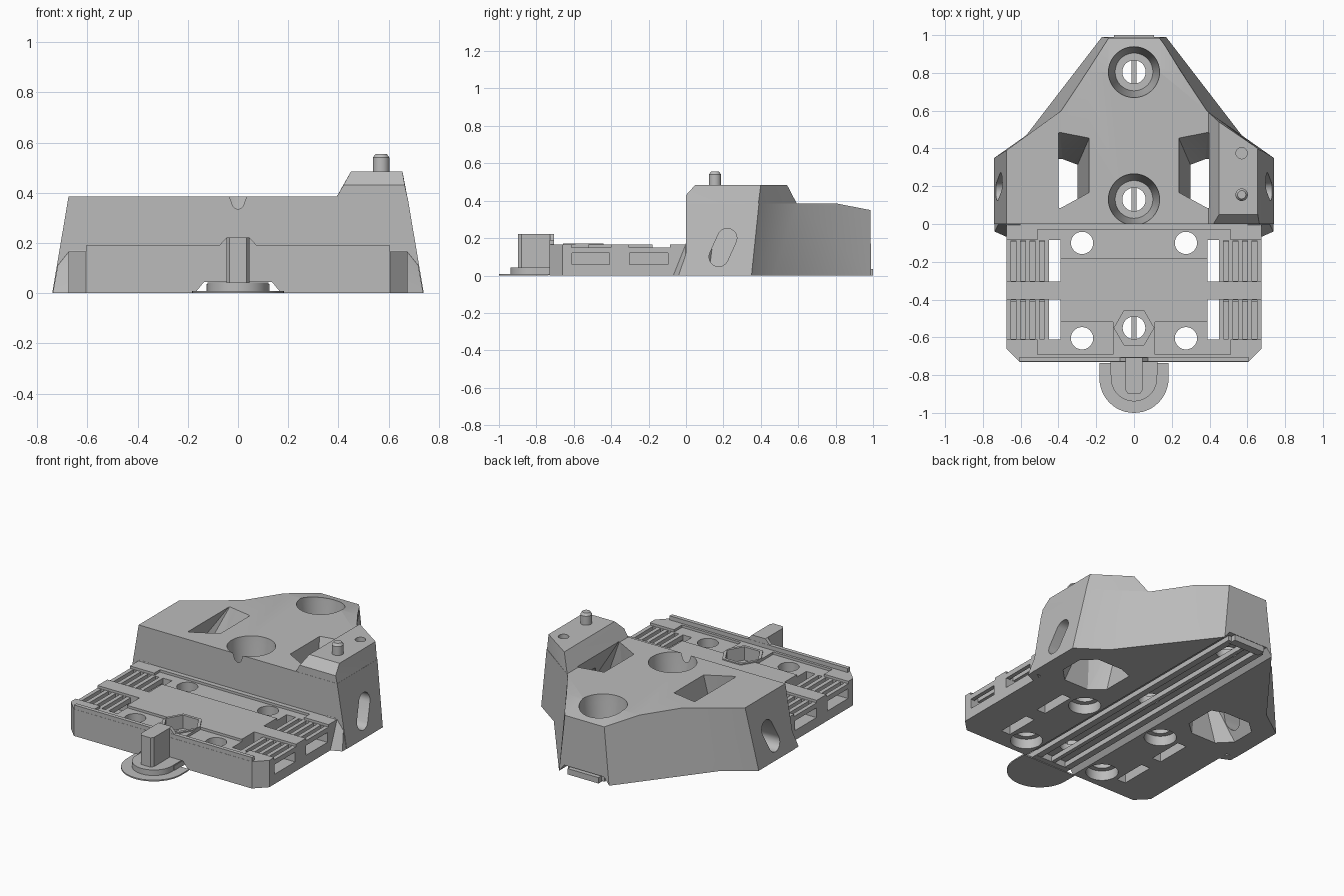
import bpy, bmesh, math
from mathutils import Vector

cube = bpy.data.objects.get("Cube")
if cube:
    bpy.data.objects.remove(cube, do_unlink=True)

grey = bpy.data.materials.new("plain grey")
grey.use_nodes = True
grey.diffuse_color = (0.5, 0.5, 0.5, 1)
grey.node_tree.nodes["Principled BSDF"].inputs["Base Color"].default_value = (0.5, 0.5, 0.5, 1)


def finish(name, bm):
    bmesh.ops.recalc_face_normals(bm, faces=bm.faces)
    mesh = bpy.data.meshes.new(name)
    bm.to_mesh(mesh)
    bm.free()
    mesh.materials.append(grey)
    ob = bpy.data.objects.new(name, mesh)
    bpy.context.scene.collection.objects.link(ob)
    return ob


def hull(name, points):
    bm = bmesh.new()
    for p in points:
        bm.verts.new(p)
    bmesh.ops.convex_hull(bm, input=bm.verts)
    bmesh.ops.dissolve_limit(bm, angle_limit=0.01, verts=bm.verts, edges=bm.edges)
    return finish(name, bm)


def box(name, x, y, z):
    return hull(name, [(a, b, c) for a in x for b in y for c in z])


def loft(name, rings):
    """Skin matching rings of points and cap both ends."""
    bm = bmesh.new()
    loops = [[bm.verts.new(p) for p in ring] for ring in rings]
    n = len(loops[0])
    for a, b in zip(loops, loops[1:]):
        for i in range(n):
            j = (i + 1) % n
            bm.faces.new((a[i], a[j], b[j], b[i]))
    bm.faces.new(loops[0][::-1])
    bm.faces.new(loops[-1])
    return finish(name, bm)


def lathe(name, x, y, profile, n=40, turn=0):
    """Round part from (radius, height) pairs."""
    angles = [turn + 2 * math.pi * i / n for i in range(n)]
    return loft(name, [[(x + r * math.cos(a), y + r * math.sin(a), z) for a in angles]
                       for r, z in profile])


def boolean(target, others, operation):
    for other in others:
        mod = target.modifiers.new("bool", "BOOLEAN")
        mod.operation, mod.solver, mod.object = operation, "EXACT", other
        bpy.context.view_layer.objects.active = target
        bpy.ops.object.modifier_apply(modifier=mod.name)
        bpy.data.objects.remove(other, do_unlink=True)


def mirrored(half, z):
    return [(x, y, z) for x, y in half] + [(-x, y, z) for x, y in reversed(half)]


# Rear housing with tapered walls
body = loft("main_body", [
    mirrored([(.74, -.001), (.74, .35), (.57, .47), (.17, .99)], 0),
    mirrored([(.675, -.001), (.675, .39), (.385, .6), (.13, .985)], .385)])

# Raised corner tower, front gussets and tray
parts = [hull("tower", [
    (.385, .0, .37), (.677, .0, .37), (.677, .385, .37), (.385, .6, .37),
    (.42, .0, .43), (.664, .0, .43),
    (.45, .05, .485), (.655, .05, .485), (.655, .4, .485), (.45, .54, .485)])]
for s in (-1, 1):
    parts.append(hull("gusset", [
        (s * .6, .02, .17), (s * .675, .02, .17), (s * .71, .02, .11), (s * .738, .02, 0),
        (s * .6, -.002, .17), (s * .67, -.002, .17), (s * .718, -.002, .11),
        (s * .738, -.04, 0), (s * .67, -.07, 0), (s * .6, -.07, 0)]))
parts.append(loft("tray", [mirrored([(.605, -.73), (.675, -.66), (.675, .03)], z)
                           for z in (0, .165)]))
parts.append(box("front_lip", (-.605, .605), (-.729, -.705), (.1, .19)))
parts.append(hull("lip_peak", [(x, y, z) for y in (-.728, -.706)
                               for x, z in ((-.075, .15), (.075, .15), (-.075, .19),
                                            (.075, .19), (-.045, .222), (.045, .222))]))
parts.append(lathe("hex_rim", 0, -.55, [(.125, .1), (.125, .172)], 6))
boolean(body, parts, "UNION")

# Sloping rear top edge and dovetail channel underneath
cuts = [hull("rear_slope", [(x, y, z) for x in (-.6, .6)
                            for y, z in ((.8, .386), (1.1, .328), (1.1, .6), (.8, .6))]),
        hull("channel", [(x, y, z) for y in (-1.2, 1.2)
                         for x, z in ((-.18, -.01), (.18, -.01), (-.135, .045), (.135, .045))])]
# Shallow steps across the tray deck
for lo, hi in ((-.69, -.52), (-.18, -.03)):
    for s in (-1, 1):
        inner = .11 if lo < -.5 else 0
        cuts.append(box("deck_step", (s * inner, s * .51), (lo, hi), (.15, .18)))
# Deep bores, hex pocket and tower socket
for y in (.13, .805):
    cuts.append(lathe("bore", 0, y, [(.137, .4), (.132, .34), (.1, .1)]))
    cuts.append(lathe("bore_hole", 0, y, [(.062, .2), (.062, -.1)]))
cuts.append(lathe("hex_pocket", 0, -.55, [(.105, .3), (.105, .09)], 6))
cuts.append(lathe("hex_hole", 0, -.55, [(.06, .2), (.06, -.1)]))
cuts.append(lathe("tower_socket", .57, .375, [(.03, .6), (.03, .4)], 24))

for s in (-1, 1):
    # Tray screw holes with counterbores below
    for y in (-.1, -.605):
        cuts.append(lathe("screw_hole", s * .275, y, [(.059, .3), (.059, -.1)]))
        cuts.append(lathe("counterbore", s * .275, y, [(.09, .06), (.09, -.1)]))
    # Slanted cavity through the housing
    cuts.append(hull("cavity", [
        (s * .235, .46, .4), (s * .39, .49, .4), (s * .39, .085, .4), (s * .235, .17, .4),
        (s * .3, .31, -.01), (s * .3, .12, -.01), (s * .38, .05, -.01), (s * .55, .05, -.01),
        (s * .63, .13, -.01), (s * .63, .27, -.01), (s * .55, .34, -.01), (s * .38, .34, -.01)]))
    # Tilted oval opening in the side wall
    oval = [(s * x, cy + .052 * math.cos(a), cz + .052 * math.sin(a))
            for x in (.46, .8) for cy, cz in ((.175, .1), (.22, .2))
            for a in [math.pi * k / 12 for k in range(24)]]
    cuts.append(hull("oval", oval))
    # Strap slots: opening, side window and grille
    for lo, hi in ((-.612, -.4), (-.305, -.085)):
        cuts.append(box("slot", (s * .39, s * .45), (lo, hi), (-.1, .3)))
        cuts.append(box("window", (s * .42, s * .8), (lo + .002, hi - .01), (.06, .12)))
        cuts.append(box("grille_dip", (s * .44, s * .8), (lo, hi), (.15, .3)))
        for k in range(4):
            x = .475 + .05 * k
            cuts.append(box("grille_gap", (s * x, s * (x + .025)), (lo + .003, hi - .003),
                            (.1, .3)))
boolean(body, cuts, "DIFFERENCE")

# Locating pin on the tower
pin = lathe("tower_pin", .57, .155, [(.033, .47), (.033, .54), (.022, .555)], 24)

# Sliding tongue: three long bars joined at the ends
for i, (a, b) in enumerate(((-.125, -.085), (-.012, .012), (.085, .125))):
    box("tongue_bar_%d" % (i + 1), (a, b), (-.8, .97), (.005, .036))
box("tongue_rear_end", (-.105, .105), (.95, 1), (.0, .036))


def tab(name, r, y_back, y_mid, z):
    """Flat tab with a half-round front."""
    arc = [(r * math.sin(a), y_mid - r * math.cos(a))
           for a in [math.pi * (k / 24 - .5) for k in range(25)]]
    return loft(name, [[(x, y, h) for x, y in [(-r, y_back)] + arc + [(r, y_back)]] for h in z])


# Front pull tab, raised step and finger post
flat_tab = tab("pull_tab", .183, -.735, -.817, (0, .008))
step_tab = tab("pull_tab_step", .122, -.7, -.817, (.004, .042))
post = loft("finger_post", [mirrored([(.033, -.897), (.045, -.88), (.045, -.706)], z)
                            for z in (.03, .222)])

# Crisp edges with smooth round surfaces
for ob in (body, pin, flat_tab, step_tab):
    bpy.ops.object.select_all(action="DESELECT")
    ob.select_set(True)
    bpy.context.view_layer.objects.active = ob
    bpy.ops.object.shade_smooth_by_angle(angle=math.radians(25))
